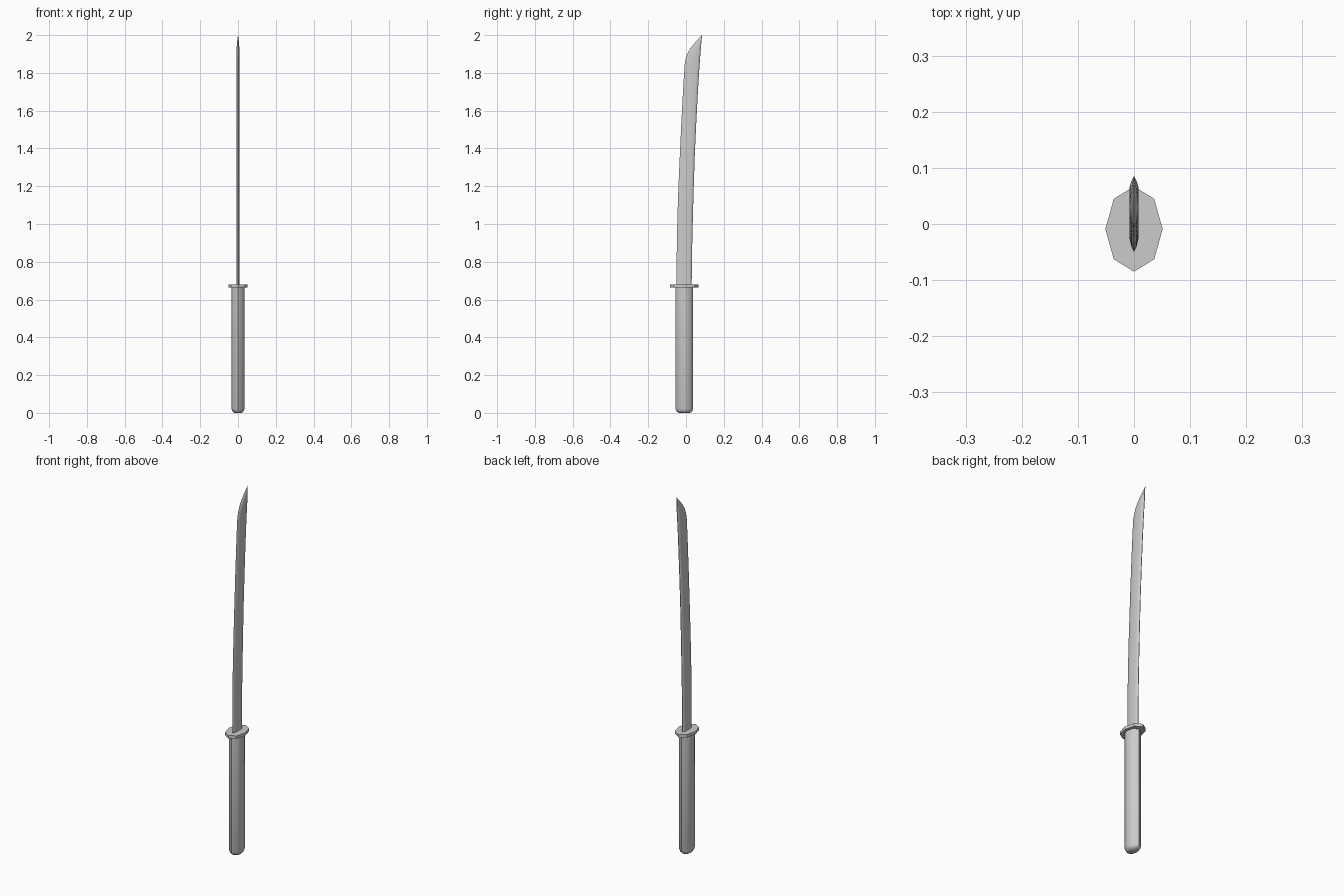
import bpy, bmesh, math

if "Cube" in bpy.data.objects:
    bpy.data.objects.remove(bpy.data.objects["Cube"])


def loft(name, rings, angle=40):
    """Skin a list of equal-length closed rings and cap both ends."""
    bm = bmesh.new()
    loops = [[bm.verts.new(p) for p in ring] for ring in rings]
    n = len(loops[0])
    for a, b in zip(loops, loops[1:]):
        for i in range(n):
            j = (i + 1) % n
            bm.faces.new((a[i], a[j], b[j], b[i]))
    bm.faces.new(loops[0][::-1])
    bm.faces.new(loops[-1])
    bmesh.ops.recalc_face_normals(bm, faces=bm.faces[:])
    mesh = bpy.data.meshes.new(name)
    bm.to_mesh(mesh)
    bm.free()
    ob = bpy.data.objects.new(name, mesh)
    bpy.context.collection.objects.link(ob)
    bpy.ops.object.select_all(action='DESELECT')
    bpy.context.view_layer.objects.active = ob
    ob.select_set(True)
    bpy.ops.object.shade_smooth_by_angle(angle=math.radians(angle))
    return ob


def oval(rx, ry, z, cy=-0.009, n=8):
    return [(rx * math.cos(2 * math.pi * i / n),
             cy + ry * math.sin(2 * math.pi * i / n), z) for i in range(n)]


# Oval grip with a chamfered pommel end
loft("handle", [oval(0.021, 0.030, 0), oval(0.030, 0.041, 0.008),
                oval(0.035, 0.047, 0.022), oval(0.035, 0.047, 0.667)], 50)

# Flat eight-sided guard
loft("guard", [oval(0.051, 0.076, 0.664), oval(0.051, 0.076, 0.680)], 30)


# Curved blade: cutting edge towards -y, rounded spine towards +y
def blade_ring(z, edge, spine, t):
    w = spine - edge
    half = [(0, edge), (0.6 * t, edge + 0.12 * w), (t, edge + 0.30 * w),
            (t, spine - 0.18 * w), (0.65 * t, spine - 0.05 * w), (0, spine)]
    mirrored = [(-x, y) for x, y in half[-2:0:-1]]
    return [(x, y, z) for x, y in half + mirrored]


# height, edge y, spine y, half thickness
stations = [(0.67, -0.050, 0.030, 0.008), (0.85, -0.049, 0.032, 0.008),
            (1.02, -0.046, 0.036, 0.008), (1.20, -0.040, 0.041, 0.008),
            (1.38, -0.032, 0.047, 0.008), (1.55, -0.024, 0.055, 0.008),
            (1.70, -0.016, 0.063, 0.008), (1.80, -0.010, 0.069, 0.008),
            (1.855, -0.006, 0.073, 0.008), (1.885, 0.001, 0.075, 0.008),
            (1.91, 0.011, 0.077, 0.0078), (1.935, 0.027, 0.079, 0.007),
            (1.96, 0.047, 0.081, 0.005), (1.98, 0.065, 0.083, 0.003),
            (2.00, 0.084, 0.085, 0.0004)]
loft("blade", [blade_ring(*s) for s in stations], 40)
